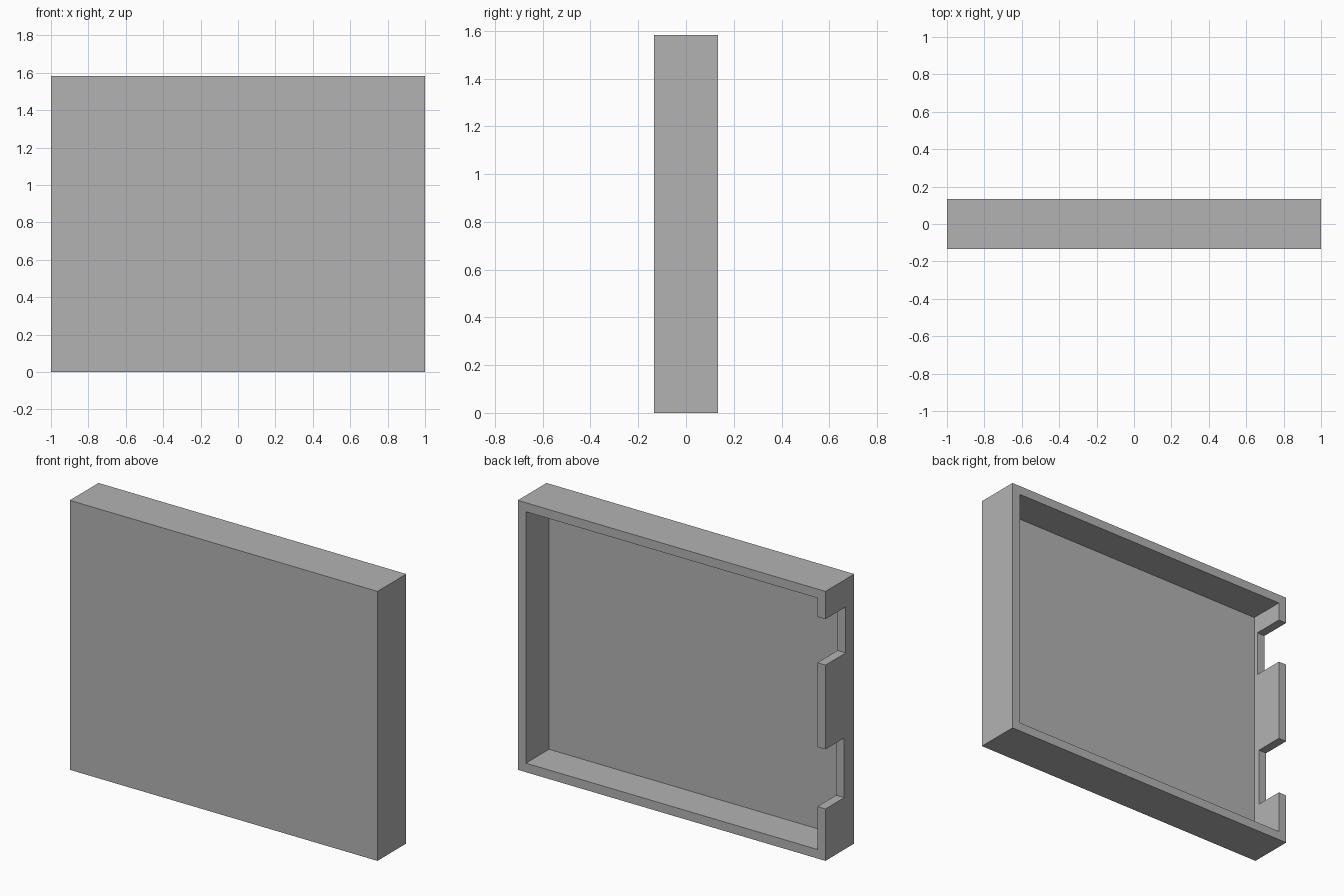
import bpy
import bmesh

cube = bpy.data.objects.get("Cube")
if cube:
    bpy.data.objects.remove(cube, do_unlink=True)

W, D, H = 2.0, 0.267, 1.583   # outer size
T = 0.053                     # wall thickness

grey = bpy.data.materials.new("plain grey")
grey.use_nodes = True
colour = (0.45, 0.45, 0.45, 1)
grey.diffuse_color = colour
grey.node_tree.nodes["Principled BSDF"].inputs["Base Color"].default_value = colour


def box(name, low, high):
    """Axis-aligned box between two corners."""
    bm = bmesh.new()
    bmesh.ops.create_cube(bm, size=1)
    for v in bm.verts:
        v.co = [l if c < 0 else h for c, l, h in zip(v.co, low, high)]
    mesh = bpy.data.meshes.new(name)
    bm.to_mesh(mesh)
    bm.free()
    mesh.materials.append(grey)
    obj = bpy.data.objects.new(name, mesh)
    bpy.context.collection.objects.link(obj)
    return obj


def cut(target, cutter):
    """Subtract a hidden cutter from the target."""
    mod = target.modifiers.new(cutter.name, "BOOLEAN")
    mod.operation = "DIFFERENCE"
    mod.solver = "EXACT"
    mod.object = cutter
    cutter.hide_render = True
    cutter.hide_set(True)


# Shallow tray standing on its edge, open at the back
tray = box("tray_shell", (-W / 2, -D / 2, 0), (W / 2, D / 2, H))
cut(tray, box("cavity_cutter",
              (-W / 2 + T, -D / 2 + T, T), (W / 2 - T, D, H - T)))

# Two notches in the right-hand side wall: bottom, top, depth
notches = {"upper": (1.15, 1.42, 0.188), "lower": (0.655, 0.305, 0.174)}
for name, (a, b, depth) in notches.items():
    cut(tray, box(name + "_notch_cutter",
                  (-W / 2 - T, D / 2 - depth, min(a, b)),
                  (-W / 2 + 2 * T, D, max(a, b))))

# Apply the cuts and remove the cutters
shell = bpy.data.meshes.new_from_object(
    tray.evaluated_get(bpy.context.evaluated_depsgraph_get()))
cutters = [m.object for m in tray.modifiers]
tray.modifiers.clear()
tray.data = shell
for c in cutters:
    bpy.data.objects.remove(c, do_unlink=True)
